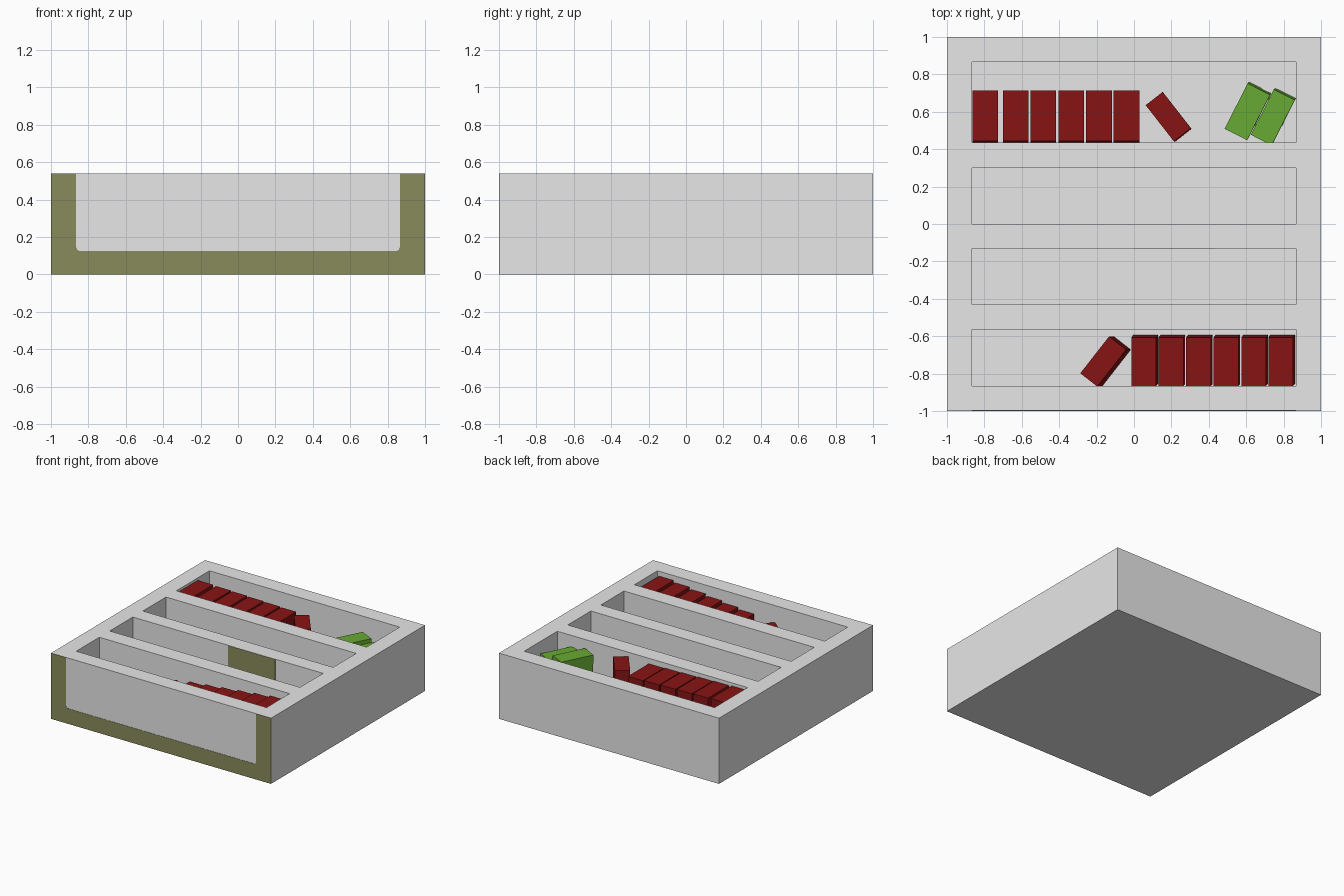
import bpy, bmesh
from math import radians
from mathutils import Matrix, Vector

if "Cube" in bpy.data.objects:
    bpy.data.objects.remove(bpy.data.objects["Cube"])

TOP, FLOOR, HALF_SLOT = 0.54, 0.125, 0.865


def material(name, rgb):
    mat = bpy.data.materials.new(name)
    mat.use_nodes = True
    mat.diffuse_color = (*rgb, 1)
    mat.node_tree.nodes["Principled BSDF"].inputs["Base Color"].default_value = (*rgb, 1)
    return mat


grey = material("light grey", (0.8, 0.8, 0.8))
olive = material("olive", (0.25, 0.26, 0.104))
red = material("dark red", (0.25, 0.007, 0.007))
green = material("leaf green", (0.137, 0.4, 0.032))


def finish(name, bm, mat):
    bmesh.ops.recalc_face_normals(bm, faces=bm.faces)
    mesh = bpy.data.meshes.new(name)
    bm.to_mesh(mesh)
    bm.free()
    mesh.materials.append(mat)
    obj = bpy.data.objects.new(name, mesh)
    bpy.context.collection.objects.link(obj)
    return obj


def add_box(bm, low, high):
    low, high = Vector(low), Vector(high)
    size = Matrix.Diagonal((*(high - low), 1))
    bmesh.ops.create_cube(bm, size=1, matrix=Matrix.Translation((low + high) / 2) @ size)


def box(name, low, high, mat):
    bm = bmesh.new()
    add_box(bm, low, high)
    return finish(name, bm, mat)


def book(name, centre, size, top, mat, turn=0, lean=(0, 0)):
    """Upright block turned about z; its top is shifted by lean."""
    bm = bmesh.new()
    w, d = size[0] / 2, size[1] / 2
    add_box(bm, (-w, -d, FLOOR), (w, d, top))
    bmesh.ops.rotate(bm, verts=bm.verts, matrix=Matrix.Rotation(radians(turn), 3, 'Z'))
    for v in bm.verts:
        shift = lean if v.co.z > FLOOR + 0.05 else (0, 0)
        v.co += Vector((centre[0] + shift[0], centre[1] + shift[1], 0))
    return finish(name, bm, mat)


# Case with four open slots
case = box("case", (-1, -0.998, 0), (1, 1, TOP), grey)
bm = bmesh.new()
for y0, y1 in ((0.435, 0.865), (0, 0.3), (-0.43, -0.13), (-0.865, -0.565)):
    add_box(bm, (-HALF_SLOT, y0, FLOOR), (HALF_SLOT, y1, TOP + 0.2))
cutter = finish("slot_cutter", bm, grey)
cutter.hide_render = True
cut = case.modifiers.new("slots", 'BOOLEAN')
cut.operation, cut.solver, cut.object = 'DIFFERENCE', 'EXACT', cutter
bpy.context.view_layer.objects.active = case
bpy.ops.object.modifier_apply(modifier=cut.name)
bpy.data.objects.remove(cutter)

# Painted U-shaped frame on the front
half = [(0.865, TOP), (0.865, 0.145), (0.859, 0.131), (0.845, 0.125)]
outline = [(-1, 0), (1, 0), (1, TOP)] + half + [(-x, z) for x, z in reversed(half)] + [(-1, TOP)]
bm = bmesh.new()
face = bm.faces.new([bm.verts.new((x, -1, z)) for x, z in outline])
grown = bmesh.ops.extrude_face_region(bm, geom=[face], use_keep_orig=True)
for v in grown["geom"]:
    if isinstance(v, bmesh.types.BMVert):
        v.co.y += 0.002
finish("front_frame", bm, olive)

# Painted patch on an inner divider wall
box("divider_patch", (0, -0.133, FLOOR), (0.43, -0.129, TOP - 0.001), olive)

# Back row of red books
for i, x in enumerate((-0.795, -0.632, -0.485, -0.335, -0.187, -0.04)):
    book(f"back_book_{i + 1}", (x, 0.571), (0.137, 0.27), 0.52 - 0.004 * i, red, lean=(0, 0.008))
book("back_turned_book", (0.187, 0.57), (0.115, 0.245), 0.51, red, turn=38, lean=(-0.004, 0.004))

# Two green books in the back corner
book("green_book_1", (0.612, 0.608), (0.135, 0.272), 0.475, green, turn=-27, lean=(-0.006, -0.008))
book("green_book_2", (0.748, 0.578), (0.125, 0.272), 0.445, green, turn=-27, lean=(-0.006, -0.008))

# Front row of red books, rising towards the left end
for i, x in enumerate((0.062, 0.208, 0.355, 0.502, 0.65, 0.794)):
    book(f"front_book_{i + 1}", (x, -0.724), (0.132, 0.26), 0.42 + 0.016 * i, red, lean=(-0.01, -0.012))
book("front_turned_book", (-0.14, -0.735), (0.115, 0.25), 0.4, red, turn=-38, lean=(-0.025, 0.0))
